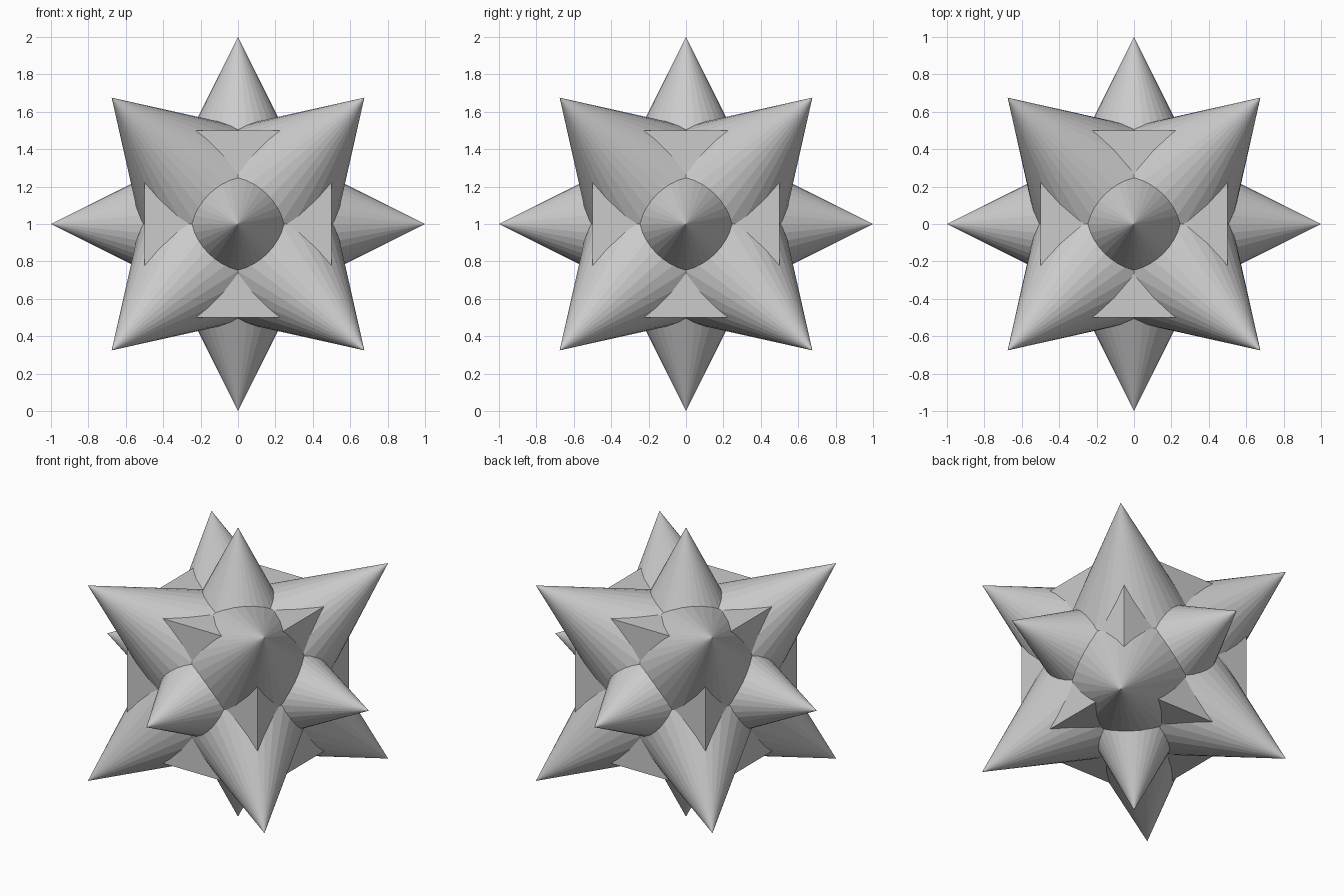
import bpy
from itertools import product
from mathutils import Vector

default = bpy.data.objects.get("Cube")
if default:
    bpy.data.objects.remove(default, do_unlink=True)

CENTRE = Vector((0, 0, 1))

# Single light grey surface
grey = bpy.data.materials.new("light_grey")
grey.use_nodes = True
colour = (0.6, 0.6, 0.6, 1)
grey.diffuse_color = colour
grey.node_tree.nodes["Principled BSDF"].inputs["Base Color"].default_value = colour


def finish(name):
    obj = bpy.context.object
    obj.name = name
    obj.data.materials.append(grey)


def spike(name, direction, length, radius):
    """Flat-shaded cone growing from the centre of the core."""
    axis = Vector(direction).normalized()
    bpy.ops.mesh.primitive_cone_add(
        vertices=32, radius1=radius, radius2=0, depth=length,
        location=CENTRE + axis * length / 2,
        rotation=axis.to_track_quat('Z', 'Y').to_euler())
    finish(name)


# Cubic core
bpy.ops.mesh.primitive_cube_add(size=1, location=CENTRE)
finish("core")

# One spike through each face of the core
faces = {"left": (1, 0, 0), "right": (-1, 0, 0), "back": (0, 1, 0),
         "front": (0, -1, 0), "top": (0, 0, 1), "bottom": (0, 0, -1)}
for side, direction in faces.items():
    spike(side + "_spike", direction, 1.0, 0.5)

# One longer spike through each corner of the core
for x, y, z in product((-1, 1), repeat=3):
    name = "_".join(("upper" if z > 0 else "lower",
                     "back" if y > 0 else "front",
                     "left" if x > 0 else "right", "corner_spike"))
    spike(name, (x, y, z), 1.17, 0.57)
